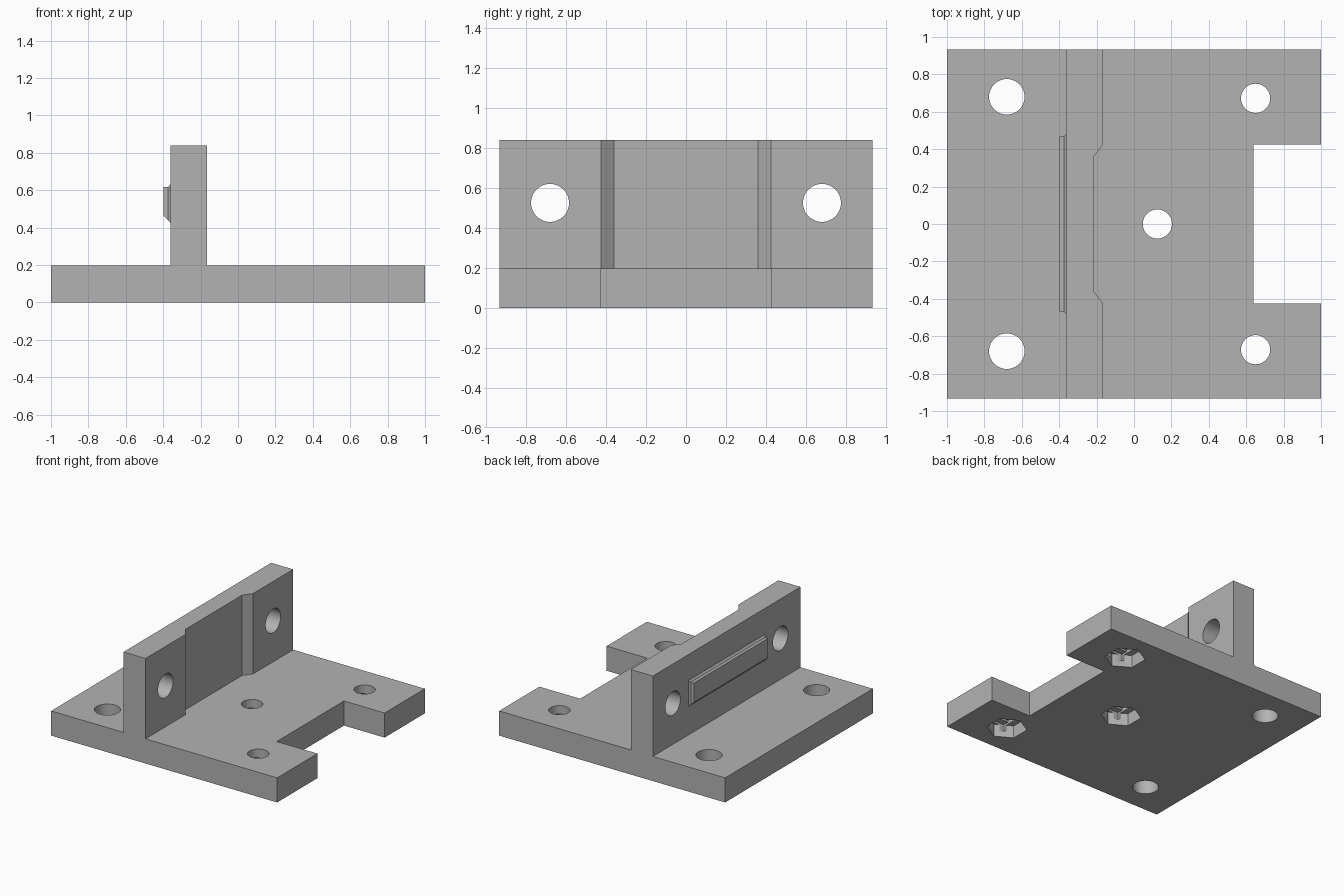
import bpy
import bmesh
import math
from mathutils import Matrix, Vector

cube = bpy.data.objects.get("Cube")
if cube:
    bpy.data.objects.remove(cube, do_unlink=True)

grey = bpy.data.materials.new("matte grey")
grey.use_nodes = True
grey.diffuse_color = (0.45, 0.45, 0.45, 1)
grey.node_tree.nodes["Principled BSDF"].inputs["Base Color"].default_value = (0.45, 0.45, 0.45, 1)

DEPTH = 0.933     # half depth of the bracket
BASE = 0.197      # thickness of the base plate
TOP = 0.84        # top of the upright wall
BACK, FACE = -0.36, -0.165   # wall faces


def add_object(name, bm):
    bmesh.ops.recalc_face_normals(bm, faces=bm.faces)
    mesh = bpy.data.meshes.new(name)
    bm.to_mesh(mesh)
    bm.free()
    mesh.materials.append(grey)
    obj = bpy.data.objects.new(name, mesh)
    bpy.context.collection.objects.link(obj)
    return obj


def loft(name, rings):
    """Skin a list of matching point loops and cap both ends."""
    bm = bmesh.new()
    loops = [[bm.verts.new(p) for p in ring] for ring in rings]
    n = len(loops[0])
    for a, b in zip(loops, loops[1:]):
        for i in range(n):
            j = (i + 1) % n
            bm.faces.new((a[i], a[j], b[j], b[i]))
    bm.faces.new(loops[0])
    bm.faces.new(loops[-1])
    return add_object(name, bm)


def prism(name, outline, low, high):
    """Extrude an x-y outline along z."""
    return loft(name, [[(x, y, z) for x, y in outline] for z in (low, high)])


def box(name, x, y, z):
    return prism(name, [(x[0], y[0]), (x[1], y[0]), (x[1], y[1]), (x[0], y[1])], *z)


def rod(name, centre, radius, length, axis="Z", sides=48):
    bm = bmesh.new()
    turn = Matrix.Rotation(math.pi / 2, 4, "Y") if axis == "X" else Matrix()
    bmesh.ops.create_cone(bm, cap_ends=True, segments=sides, radius1=radius,
                          radius2=radius, depth=length,
                          matrix=Matrix.Translation(Vector(centre)) @ turn)
    return add_object(name, bm)


def cut(target, cutter):
    mod = target.modifiers.new("cut", "BOOLEAN")
    mod.operation = "DIFFERENCE"
    mod.solver = "EXACT"
    mod.object = cutter
    cutter.hide_render = True
    bpy.context.view_layer.objects.active = target
    bpy.ops.object.modifier_apply(modifier=mod.name)
    bpy.data.objects.remove(cutter, do_unlink=True)


# Base plate and upright wall as one T-shaped section
section = [(-1, 0), (1, 0), (1, BASE), (FACE, BASE), (FACE, TOP),
           (BACK, TOP), (BACK, BASE), (-1, BASE)]
bracket = loft("bracket", [[(x, y, z) for x, z in section] for y in (-DEPTH, DEPTH)])

# Notch in the edge of the base
cut(bracket, box("notch_cutter", (0.64, 1.2), (-0.425, 0.425), (-0.1, 0.4)))

# Shallow recess with slanted ends in the wall
recess = [(-0.215, -0.36), (FACE, -0.425), (0, -0.425),
          (0, 0.425), (FACE, 0.425), (-0.215, 0.36)]
cut(bracket, prism("recess_cutter", recess, BASE, 1))

# Large holes through base and wall
for side in (-1, 1):
    cut(bracket, rod("mount_hole", (-0.68, side * 0.68, 0.1), 0.095, 0.5))
    cut(bracket, rod("wall_hole", (-0.26, side * 0.68, 0.525), 0.095, 0.5, "X"))

# Small screw holes with hexagonal nut pockets and stepped pocket roofs
SMALL = 0.078
for x, y in ((0.65, 0.672), (0.65, -0.672), (0.125, 0)):
    cut(bracket, rod("screw_hole", (x, y, 0.1), SMALL, 0.5))
    cut(bracket, rod("nut_pocket", (x, y, 0), 0.148, 0.2, sides=6))
    cut(bracket, box("pocket_slot", (x - SMALL, x + SMALL),
                     (y - 0.127, y + 0.127), (0.05, 0.115)))
    cut(bracket, box("pocket_square", (x - SMALL, x + SMALL),
                     (y - SMALL, y + SMALL), (0.05, 0.13)))

# Bevelled rib on the back of the wall: x, half length, bottom, top
stations = [(-0.35, 0.485, 0.425, 0.633), (BACK, 0.485, 0.425, 0.633),
            (-0.373, 0.47, 0.438, 0.617), (-0.398, 0.47, 0.462, 0.617)]
rib = loft("clip_rib", [[(x, -h, low), (x, h, low), (x, h, high), (x, -h, high)]
                        for x, h, low, high in stations])

# Smooth hole walls, crisp edges
bpy.ops.object.select_all(action="DESELECT")
bracket.select_set(True)
bpy.context.view_layer.objects.active = bracket
bpy.ops.object.shade_smooth_by_angle(angle=math.radians(30))
